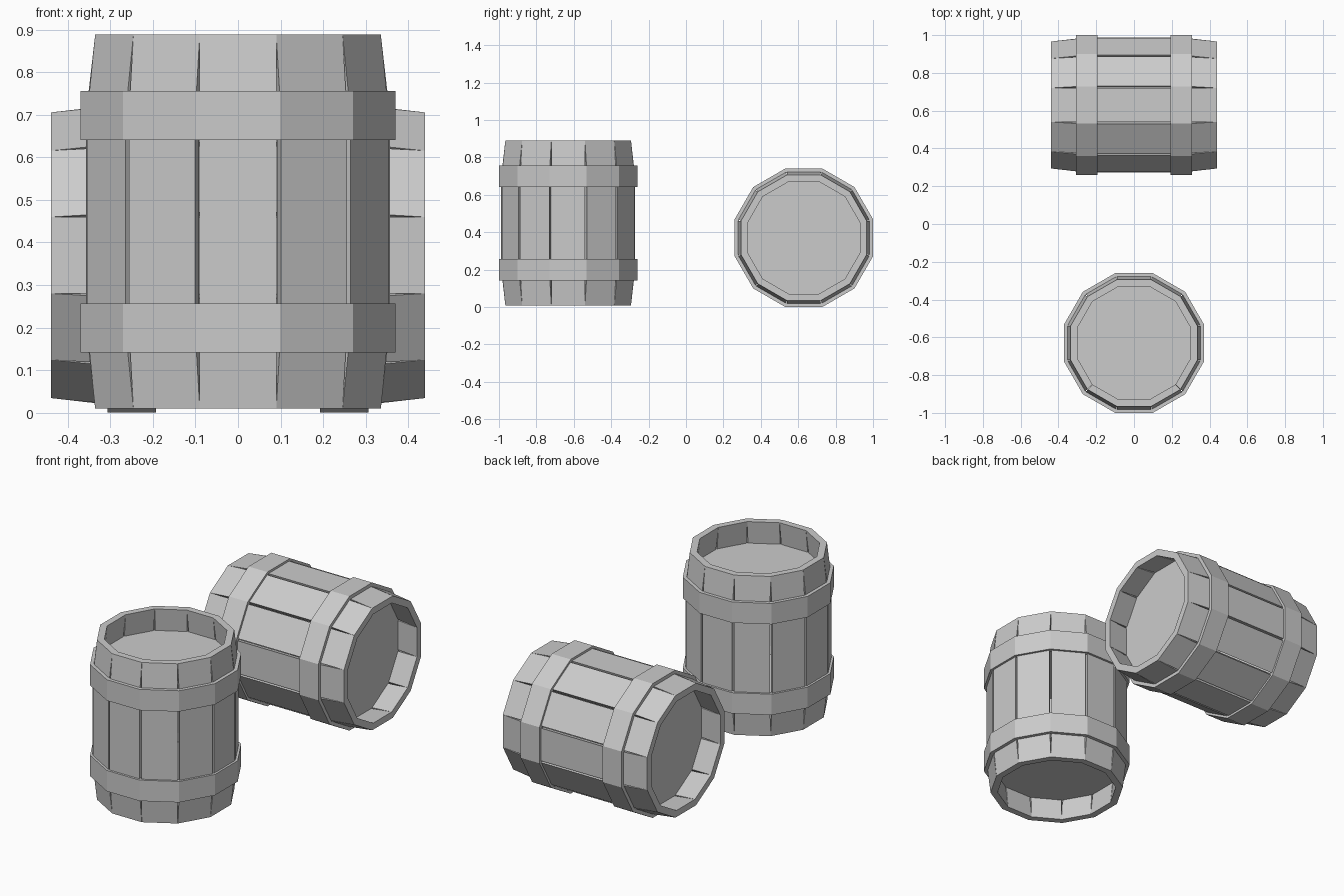
import bpy
import bmesh
import math
from mathutils import Matrix

if "Cube" in bpy.data.objects:
    bpy.data.objects.remove(bpy.data.objects["Cube"])

SIDES = 12
TAN = math.tan(math.pi / SIDES)
HALF = 0.44                       # half the barrel length
INNER, END, BELLY = 0.30, 0.336, 0.358   # distances from axis to flat faces

grey = bpy.data.materials.new("plain grey")
grey.use_nodes = True
colour = (0.6, 0.6, 0.6, 1)
grey.diffuse_color = colour
grey.node_tree.nodes["Principled BSDF"].inputs["Base Color"].default_value = colour


def finish(bm, name, matrix):
    bmesh.ops.recalc_face_normals(bm, faces=bm.faces)
    mesh = bpy.data.meshes.new(name)
    bm.to_mesh(mesh)
    bm.free()
    mesh.materials.append(grey)
    obj = bpy.data.objects.new(name, mesh)
    bpy.context.collection.objects.link(obj)
    obj.matrix_world = matrix


def skin(bm, loops, closed=False):
    """Bridge successive vertex loops with quads."""
    pairs = list(zip(loops, loops[1:]))
    if closed:
        pairs.append((loops[-1], loops[0]))
    for a, b in pairs:
        n = len(a)
        for i in range(n):
            bm.faces.new((a[i], a[(i + 1) % n], b[(i + 1) % n], b[i]))


def ring(bm, apothem, z):
    radius = apothem / math.cos(math.pi / SIDES)
    angles = [(i + 0.5) * math.tau / SIDES for i in range(SIDES)]
    return [bm.verts.new((radius * math.cos(a), radius * math.sin(a), z)) for a in angles]


def staves(name, matrix):
    # Boards of constant width: they touch at the ends and part at the belly
    bm = bmesh.new()
    for i in range(SIDES):
        turn = Matrix.Rotation(i * math.tau / SIDES, 3, "Z")
        loops = []
        for z, outer in ((-HALF, END), (-0.25, BELLY), (0.25, BELLY), (HALF, END)):
            inner = INNER + outer - END
            section = ((inner, -INNER * TAN), (outer, -END * TAN),
                       (outer, END * TAN), (inner, INNER * TAN))
            loops.append([bm.verts.new(turn @ Matrix.Translation((x, y, z)).translation)
                          for x, y in section])
        skin(bm, loops)
        bm.faces.new(loops[0])
        bm.faces.new(loops[-1])
    finish(bm, name, matrix)


def hoop(name, z, matrix):
    bm = bmesh.new()
    profile = ((0.346, -1), (0.37, -1), (0.37, 1), (0.346, 1))
    skin(bm, [ring(bm, r, z + s * 0.0575) for r, s in profile], closed=True)
    finish(bm, name, matrix)


def lid(name, z, matrix):
    # Thin disc recessed inside the rim
    bm = bmesh.new()
    loops = [ring(bm, 0.32, z + s * 0.01) for s in (-1, 1)]
    skin(bm, loops)
    for loop in loops:
        bm.faces.new(loop)
    finish(bm, name, matrix)


def barrel(prefix, matrix):
    staves(prefix + "_staves", matrix)
    for side, label in ((-1, "first"), (1, "second")):
        hoop(f"{prefix}_{label}_hoop", side * 0.25, matrix)
        lid(f"{prefix}_{label}_lid", side * 0.305, matrix)


barrel("standing_barrel", Matrix.Translation((0, -0.63, 0.449)))
barrel("lying_barrel", Matrix.Translation((0, 0.63, 0.37)) @ Matrix.Rotation(math.pi / 2, 4, "Y"))
